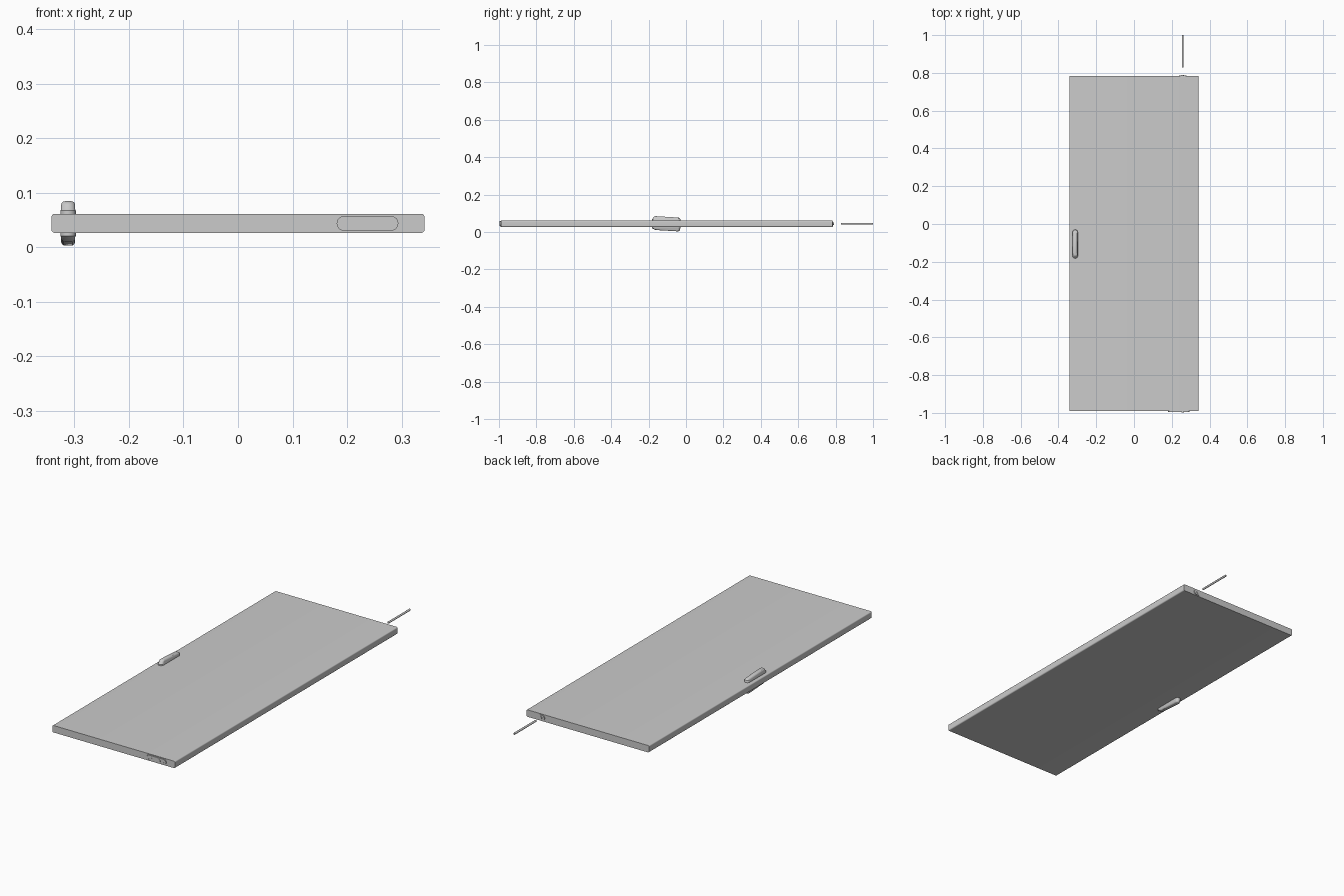
import bpy, bmesh, math
from mathutils import Matrix, Vector

if "Cube" in bpy.data.objects:
    bpy.data.objects.remove(bpy.data.objects["Cube"])


def finish(bm, name, smooth=True):
    bmesh.ops.remove_doubles(bm, verts=bm.verts, dist=1e-6)
    bmesh.ops.recalc_face_normals(bm, faces=bm.faces)
    me = bpy.data.meshes.new(name)
    bm.to_mesh(me)
    bm.free()
    ob = bpy.data.objects.new(name, me)
    bpy.context.collection.objects.link(ob)
    if smooth:
        bpy.ops.object.select_all(action='DESELECT')
        ob.select_set(True)
        bpy.context.view_layer.objects.active = ob
        bpy.ops.object.shade_smooth_by_angle(angle=math.radians(35))
    return ob


def rounded(w, h, r, n=8):
    """Outline of a rounded rectangle; r = half the short side gives a capsule."""
    pts = []
    for k, (sx, sy) in enumerate([(1, 1), (-1, 1), (-1, -1), (1, -1)]):
        for i in range(n + 1):
            a = math.pi / 2 * (k + i / n)
            pts.append((sx * (w / 2 - r) + r * math.cos(a), sy * (h / 2 - r) + r * math.sin(a)))
    return pts


def loft(loops, name):
    bm = bmesh.new()
    rings = [[bm.verts.new(p) for p in loop] for loop in loops]
    n = len(rings[0])
    for a, b in zip(rings, rings[1:]):
        for i in range(n):
            bm.faces.new((a[i], a[(i + 1) % n], b[(i + 1) % n], b[i]))
    bm.faces.new(rings[0][::-1])
    bm.faces.new(rings[-1])
    return finish(bm, name)


def along_y(outline, cx, cz, y0, y1, name):
    return loft([[(cx + u, y, cz + v) for u, v in outline] for y in (y0, y1)], name)


def cylinder_y(name, x, z, r, y0, y1, seg=24):
    circle = [(r * math.cos(2 * math.pi * i / seg), r * math.sin(2 * math.pi * i / seg)) for i in range(seg)]
    return along_y(circle, x, z, y0, y1, name)


MID = 0.0437   # mid plane of the slab
PIVOT_X = 0.258

# Door slab with rounded long edges
along_y(rounded(0.684, 0.035, 0.006), 0, MID, -0.99, 0.783, "door_slab")

# Bottom pivot plate, its spindle socket and screws
along_y(rounded(0.113, 0.027, 0.0135), 0.2375, MID, -0.995, -0.985, "bottom_pivot_plate")
cylinder_y("pivot_socket", PIVOT_X, MID, 0.0062, -0.997, -0.99)
for i, (x, z) in enumerate([(0.190, 0.049), (0.197, 0.037), (0.215, 0.044), (0.248, 0.055),
                            (0.268, 0.034), (0.276, 0.051), (0.282, 0.039)]):
    cylinder_y(f"plate_screw_{i + 1}", x, z, 0.003, -0.9965, -0.99, 6)

# Top pivot plate and detached pivot rod
along_y(rounded(0.038, 0.027, 0.0135), PIVOT_X, MID, 0.775, 0.787, "top_pivot_plate")
cylinder_y("top_pivot_socket", PIVOT_X, MID, 0.0062, 0.78, 0.79)
cylinder_y("pivot_rod", PIVOT_X, MID, 0.005, 0.828, 1.0)

# Grip handles: capsule sections stacked outward, outer face sloping along y
HX, HY = -0.3115, -0.106
# width, length, y shift, height at the middle, slope per unit y
sections = [(0.028, 0.152, 0.0, -0.002, 0.0), (0.028, 0.152, 0.0, 0.006, 0.0),
            (0.026, 0.148, 0.001, 0.008, 0.0), (0.026, 0.142, 0.003, 0.014, -0.04),
            (0.023, 0.134, 0.004, 0.017, -0.06), (0.017, 0.122, 0.004, 0.0195, -0.06)]
for side, label in ((1, "upper"), (-1, "lower")):
    loops = []
    for w, l, dy, h, slope in sections:
        loops.append([(HX + u, HY + dy + v, MID + side * (0.0175 + h + side * slope * v))
                      for u, v in rounded(w, l, w / 2)])
    loft(loops, label + "_handle")
